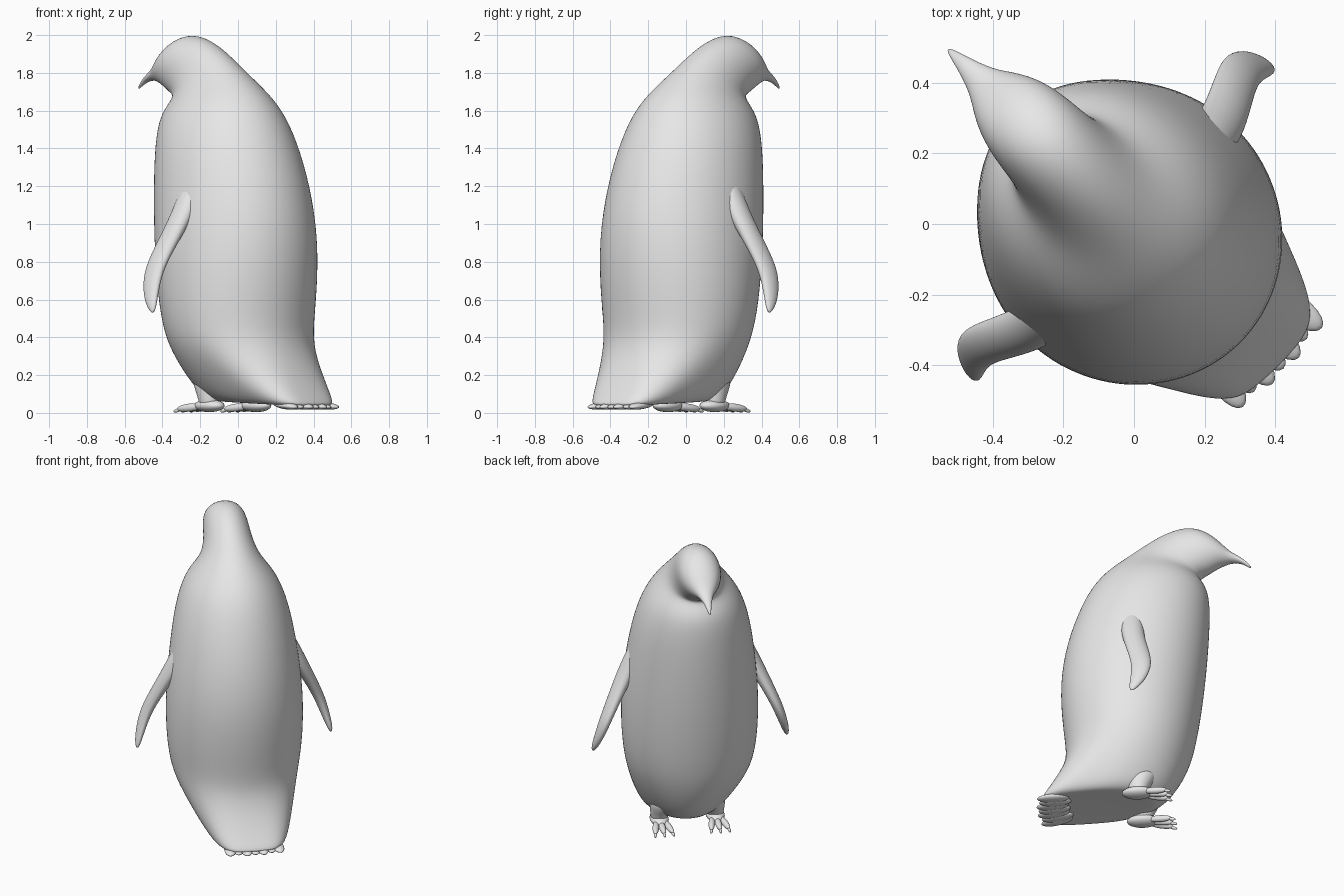
import bpy, bmesh, math
from mathutils import Vector, Matrix

cube = bpy.data.objects.get("Cube")
if cube:
    bpy.data.objects.remove(cube, do_unlink=True)

# Bird is built facing +x with its left on +y, then turned to its diagonal heading
HEADING = Matrix.Rotation(math.radians(135), 4, 'Z')
SEGMENTS = 28

grey = bpy.data.materials.new("plain_grey")
grey.use_nodes = True
COLOUR = (0.8, 0.8, 0.8, 1)
grey.diffuse_color = COLOUR
shader = next(n for n in grey.node_tree.nodes if n.type == 'BSDF_PRINCIPLED')
shader.inputs["Base Color"].default_value = COLOUR


def finish(name, bm, levels):
    """Turn a bmesh into a smooth grey object."""
    bmesh.ops.recalc_face_normals(bm, faces=bm.faces)
    bm.transform(HEADING)
    mesh = bpy.data.meshes.new(name)
    bm.to_mesh(mesh)
    bm.free()
    mesh.materials.append(grey)
    for p in mesh.polygons:
        p.use_smooth = True
    obj = bpy.data.objects.new(name, mesh)
    bpy.context.collection.objects.link(obj)
    if levels:
        sub = obj.modifiers.new("smooth", 'SUBSURF')
        sub.levels = sub.render_levels = levels
    return obj


def loft(name, rings, levels=2):
    """Skin rings of centre, two half axes and the squareness power of the rear half."""
    bm = bmesh.new()
    loops = []
    for centre, a, b, power in rings:
        loop = []
        for i in range(SEGMENTS):
            t = math.tau * i / SEGMENTS
            c, s = math.cos(t), math.sin(t)
            if c < 0:
                c = -abs(c) ** power
                s = math.copysign(abs(s) ** power, s)
            loop.append(bm.verts.new(centre + a * c + b * s))
        loops.append(loop)
    for low, high in zip(loops, loops[1:]):
        for i in range(SEGMENTS):
            j = (i + 1) % SEGMENTS
            bm.faces.new((low[i], low[j], high[j], high[i]))
    bm.faces.new(loops[0][::-1])
    bm.faces.new(loops[-1])
    return finish(name, bm, levels)


def ellipsoid(name, centre, size, yaw=0.0, pitch=0.0):
    bm = bmesh.new()
    turn = Matrix.Rotation(yaw, 4, 'Z') @ Matrix.Rotation(pitch, 4, 'Y')
    bmesh.ops.create_uvsphere(bm, u_segments=20, v_segments=12, radius=1,
                              matrix=Matrix.Translation(centre) @ turn @ Matrix.Diagonal((*size, 1)))
    return finish(name, bm, 0)


# Body, neck, head and beak: back x, back z, front x, front z, half width
OUTLINE = [
    (-.49, .05, .06, .07, .14), (-.59, .03, .13, .06, .205),
    (-.565, .07, .21, .10, .255), (-.49, .19, .285, .22, .32),
    (-.43, .33, .345, .36, .38), (-.42, .45, .38, .50, .41),
    (-.445, .64, .41, .68, .427), (-.463, .92, .44, .92, .424),
    (-.422, 1.2, .462, 1.2, .392), (-.337, 1.45, .47, 1.42, .35),
    (-.255, 1.61, .46, 1.57, .292), (-.15, 1.72, .40, 1.65, .218),
    (-.03, 1.815, .41, 1.67, .168), (.10, 1.915, .455, 1.69, .145),
    (.23, 1.985, .495, 1.715, .138), (.35, 2.007, .53, 1.735, .125),
    (.46, 1.96, .555, 1.745, .1), (.535, 1.89, .58, 1.755, .07),
    (.59, 1.83, .605, 1.76, .046), (.66, 1.79, .655, 1.755, .025),
    (.705, 1.75, .69, 1.735, .014), (.725, 1.717, .72, 1.714, .005),
]
rings = []
for xb, zb, xf, zf, w in OUTLINE:
    back, front = Vector((xb, 0, zb)), Vector((xf, 0, zf))
    mid = (back + front) / 2
    # Slight lean of the torso towards the left
    mid.y = min(.1 * mid.z - .01, .025, .1 - .045 * mid.z)
    rings.append((mid, (front - back) / 2, Vector((0, w, 0)),
                  .45 + .55 * min(1, mid.z / .4)))
loft("body_and_head", rings)

# Ragged row of tail feathers along the rear hem
for i in range(-3, 4):
    reach = -.49 + .006 * abs(i) - .015 * (i % 2)
    ellipsoid("tail_feather", (reach, i * .047 - .01, .04), (.1, .042, .02),
              yaw=-i * .06, pitch=-.1)

# Flipper stations: x, outward y, z, half chord, half thickness
FLIPPER = [(-.01, .25, 1.34, .055, .05), (-.012, .315, 1.21, .07, .062),
           (-.005, .375, 1.09, .07, .058), (.015, .432, .98, .068, .05),
           (.05, .498, .85, .066, .04), (.07, .547, .74, .062, .035),
           (.052, .582, .63, .05, .027), (.025, .602, .56, .03, .018),
           (.012, .608, .53, .008, .006)]
for side, word in ((1, "left"), (-1, "right")):
    forward = .0125 * (1 - side)
    loft(word + "_flipper",
         [(Vector((x + forward, side * y + .02, z)), Vector((c, 0, 0)), Vector((0, t, 0)), 1)
          for x, y, z, c, t in FLIPPER])

    # Leg flaring up into the belly
    y = side * .175
    loft(word + "_leg",
         [(Vector((x, y * k, z)), Vector((r, 0, 0)), Vector((0, r * .9, 0)), 1)
          for x, k, z, r in ((.04, 1, .03, .055), (.04, 1, .07, .06),
                             (.05, .9, .12, .085), (.06, .75, .21, .12))])
    ellipsoid(word + "_foot", (.04, y, .038), (.1, .058, .034))

    # Three toes, each with a small claw
    for spread in (-1, 0, 1):
        yaw = spread * .2
        along = Vector((math.cos(yaw), math.sin(yaw), 0))
        base = Vector((.04, y + spread * .018, 0))
        ellipsoid(word + "_toe", base + along * .11 + Vector((0, 0, .028)),
                  (.08, .02, .021), yaw, .1)
        ellipsoid(word + "_claw", base + along * .185 + Vector((0, 0, .014)),
                  (.028, .009, .01), yaw, .25)
